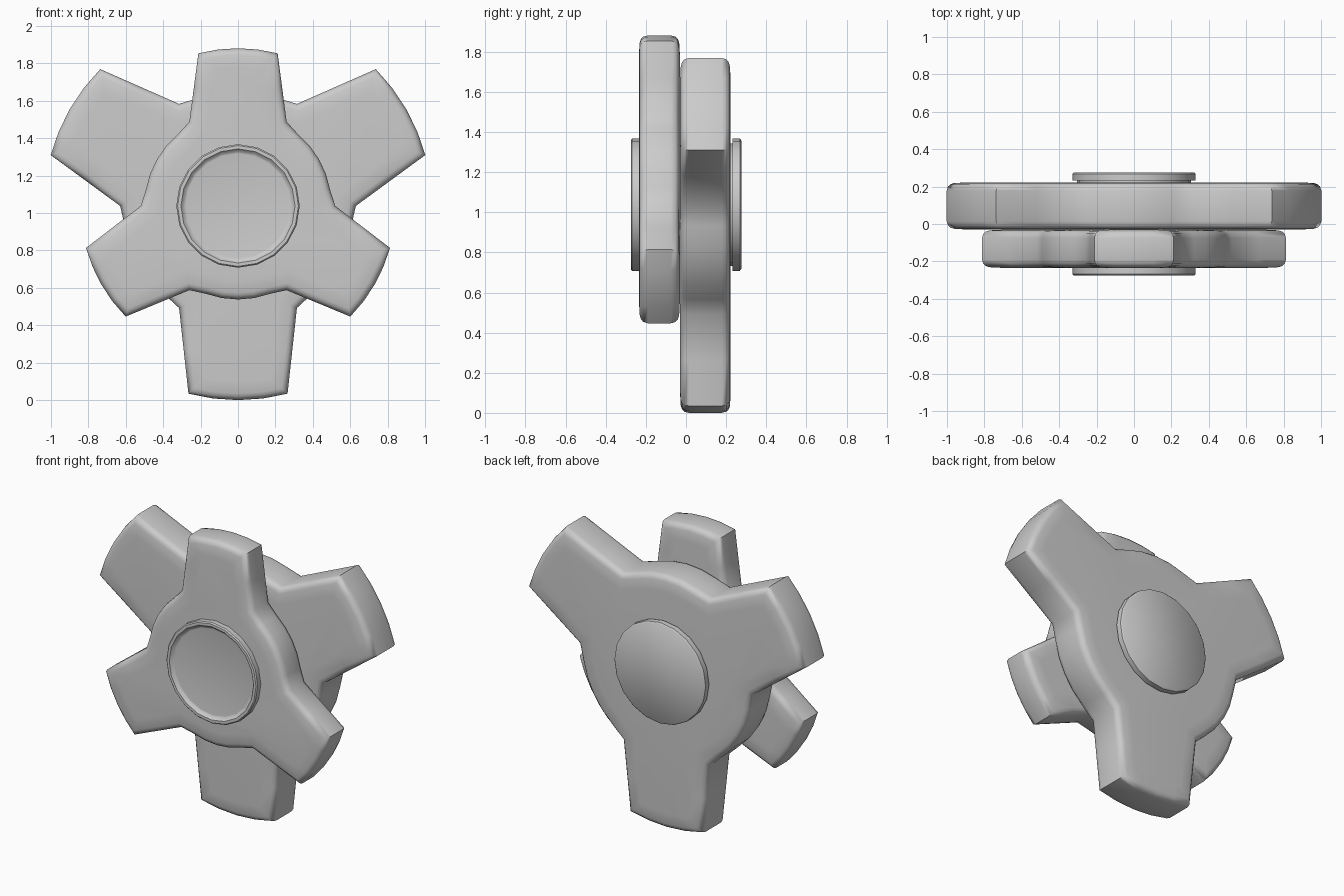
import bpy, bmesh, math
from mathutils import Vector

if "Cube" in bpy.data.objects:
    bpy.data.objects.remove(bpy.data.objects["Cube"])

CZ = 1.038  # height of the hub axis


def finish(name, bm, angle):
    bmesh.ops.recalc_face_normals(bm, faces=bm.faces[:])
    me = bpy.data.meshes.new(name)
    bm.to_mesh(me)
    bm.free()
    ob = bpy.data.objects.new(name, me)
    bpy.context.collection.objects.link(ob)
    bpy.ops.object.select_all(action='DESELECT')
    ob.select_set(True)
    bpy.context.view_layer.objects.active = ob
    bpy.ops.object.shade_smooth_by_angle(angle=math.radians(angle))
    return ob


def polar(r, a):
    return Vector((r * math.cos(a), r * math.sin(a)))


def outline(first, body_r, base_r, tip_r, tip_half):
    """Three-armed outline: curved tips, tapered arms, round body between."""
    pts = []
    tip = math.asin(tip_half / tip_r)
    for k in range(3):
        a = math.radians(first + 120 * k)
        base = math.radians(30)
        b0, t0 = polar(base_r, a - base), polar(tip_r, a - tip)
        t1, b1 = polar(tip_r, a + tip), polar(base_r, a + base)
        pts += [b0, b0.lerp(t0, 0.5)]
        pts += [polar(tip_r, a + tip * s) for s in (-1, -0.5, 0, 0.5, 1)]
        pts += [t1.lerp(b1, 0.5), b1]
        pts += [polar(body_r, a + math.radians(d)) for d in (40, 50, 60, 70, 80)]
    return pts


def inset(pts, d):
    out = []
    n = len(pts)
    for i, p in enumerate(pts):
        e0 = (p - pts[i - 1]).normalized()
        e1 = (pts[(i + 1) % n] - p).normalized()
        n0, n1 = Vector((-e0.y, e0.x)), Vector((-e1.y, e1.x))
        out.append(p + (n0 + n1) * (d / (1 + n0.dot(n1))))
    return out


def plate(name, pts, y0, y1):
    # softly rounded rim: (inset, depth) pairs
    rim = [(0.10, 0), (0.035, 0.004), (0.018, 0.010), (0.006, 0.022), (0, 0.045)]
    levels = [(d, y0 + h) for d, h in rim] + [(d, y1 - h) for d, h in reversed(rim)]
    bm = bmesh.new()
    rings = [[bm.verts.new((p.x, y, p.y + CZ)) for p in inset(pts, d)]
             for d, y in levels]
    n = len(pts)
    for a, b in zip(rings, rings[1:]):
        for i in range(n):
            j = (i + 1) % n
            bm.faces.new((a[i], a[j], b[j], b[i]))
    bm.faces.new(rings[0])
    bm.faces.new(rings[-1])
    return finish(name, bm, 50)


def turned(name, profile, sides=20):
    """Lathe (radius, y) points around the hub axis."""
    bm = bmesh.new()
    rings = []
    for r, y in profile:
        ring = [polar(r, math.tau * i / sides) for i in range(sides)]
        rings.append([bm.verts.new((p.x, y, p.y + CZ)) for p in ring])
    for a, b in zip(rings, rings[1:]):
        for i in range(sides):
            j = (i + 1) % sides
            bm.faces.new((a[i], a[j], b[j], b[i]))
    bm.faces.new(rings[0])
    bm.faces.new(rings[-1])
    return finish(name, bm, 40)


# Front three-armed plate, one arm up
plate("front_plate", outline(90, 0.50, 0.52, 0.843, 0.212), -0.235, -0.03)
# Larger back plate, one arm down
plate("back_plate", outline(-90, 0.615, 0.63, 1.038, 0.265), -0.03, 0.223)
# Dished front cap with a raised rim
turned("front_cap", [(0.33, -0.20), (0.33, -0.268), (0.323, -0.275),
                     (0.305, -0.275), (0.29, -0.257), (0.28, -0.255)])
# Flat back cap on a narrower stem
turned("back_cap", [(0.305, 0.19), (0.305, 0.233), (0.33, 0.233),
                    (0.33, 0.268), (0.32, 0.276)])
